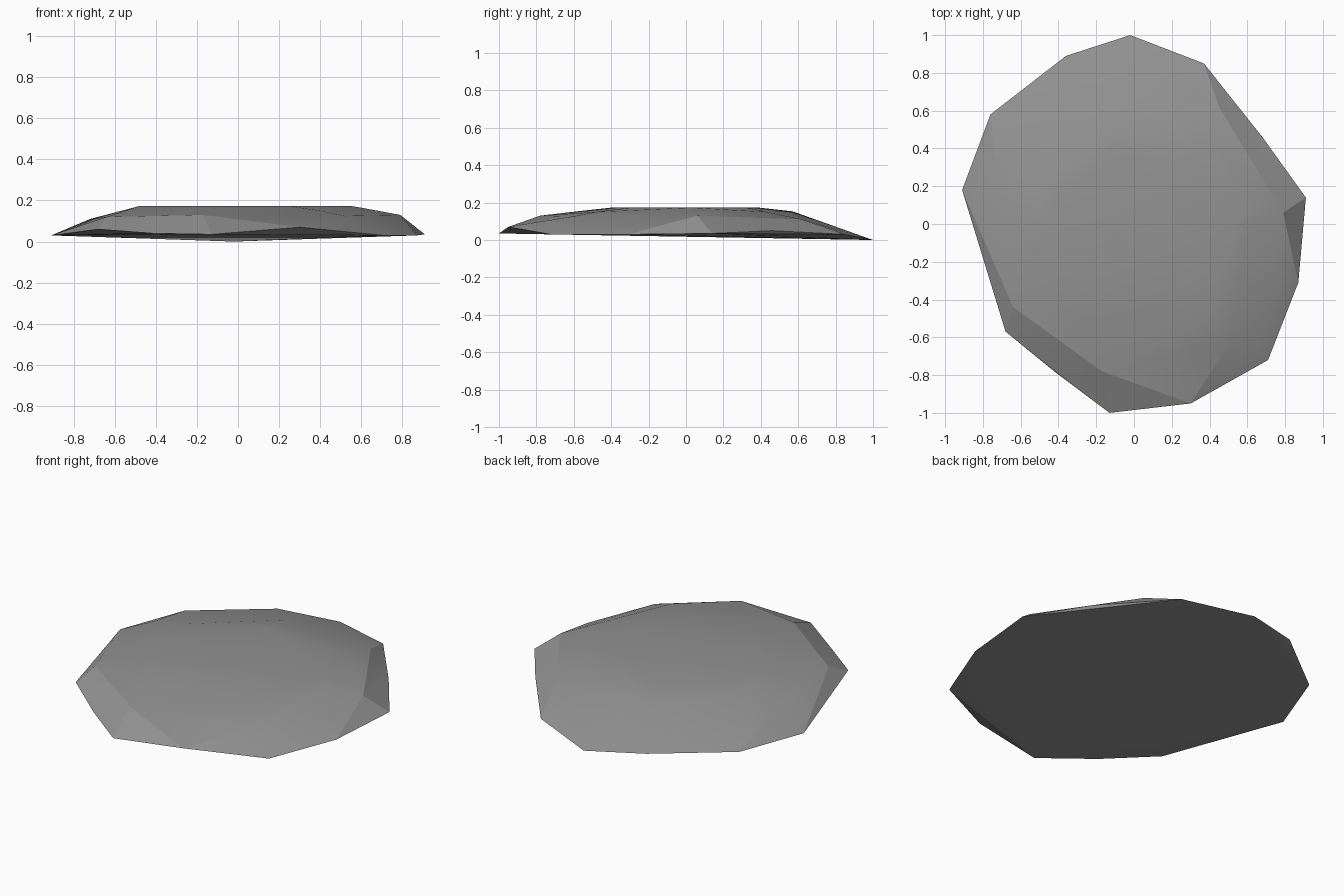
import bpy
import bmesh
import math

default_cube = bpy.data.objects.get("Cube")
if default_cube:
    bpy.data.objects.remove(default_cube, do_unlink=True)


def make_material(name, color):
    material = bpy.data.materials.new(name)
    material.use_nodes = True
    material.diffuse_color = color
    shader = material.node_tree.nodes["Principled BSDF"]
    shader.inputs["Base Color"].default_value = color
    return material


def add_ring(bm, points):
    for point in points:
        bm.verts.new(point)


def build_hull_object(name, rings, material, sharp_angle):
    bm = bmesh.new()
    for ring in rings:
        add_ring(bm, ring)
    result = bmesh.ops.convex_hull(bm, input=bm.verts[:])

    # Discard points that fell inside the hull
    loose = [v for v in bm.verts if not v.link_faces]
    bmesh.ops.delete(bm, geom=loose, context="VERTS")

    # Merge nearly coplanar triangles into broad chipped facets
    bmesh.ops.dissolve_limit(bm, angle_limit=math.radians(1),
                             verts=bm.verts[:], edges=bm.edges[:])
    bmesh.ops.recalc_face_normals(bm, faces=bm.faces[:])

    mesh = bpy.data.meshes.new(name)
    bm.to_mesh(mesh)
    bm.free()
    mesh.materials.append(material)
    stone = bpy.data.objects.new(name, mesh)
    bpy.context.collection.objects.link(stone)

    # Soften the shallow bevels and keep the stronger edges crisp
    bpy.ops.object.select_all(action="DESELECT")
    stone.select_set(True)
    bpy.context.view_layer.objects.active = stone
    bpy.ops.object.shade_smooth_by_angle(angle=math.radians(sharp_angle))
    return stone


# Irregular rim resting near the ground, lowest at the back tip
rim = [
    (-.02, 1, 0), (.37, .85, .03), (.68, .46, .05), (.91, .14, .035),
    (.87, -.31, .03), (.71, -.72, .03), (.3, -.95, .07), (-.13, -1, .035),
    (-.41, -.79, .04), (-.68, -.57, .06), (-.81, -.13, .04),
    (-.91, .18, .03), (-.76, .58, .03), (-.36, .89, .03),
]

# Chipped shoulder between the rim and the plateau
shoulder = [
    (-.1, .57, .153), (.42, .43, .15), (.45, .62, .11), (.79, .06, .13),
    (.6, .02, .165), (.52, -.61, .125), (.4, -.48, .15), (-.22, -.54, .158),
    (-.17, -.78, .13), (-.64, -.44, .12), (-.46, -.31, .157),
    (-.5, .22, .157), (-.72, .23, .11),
]

# Flat plateau on top
plateau = [
    (-.1, .39, .173), (.24, .32, .173), (.55, .03, .173), (.25, -.3, .173),
    (-.2, -.4, .173), (-.36, -.28, .173), (-.48, -.1, .173),
    (-.42, .13, .173),
]

stone_grey = make_material("stone grey", (.29, .29, .29, 1))
build_hull_object("flat_stone", [rim, shoulder, plateau], stone_grey, 12)
